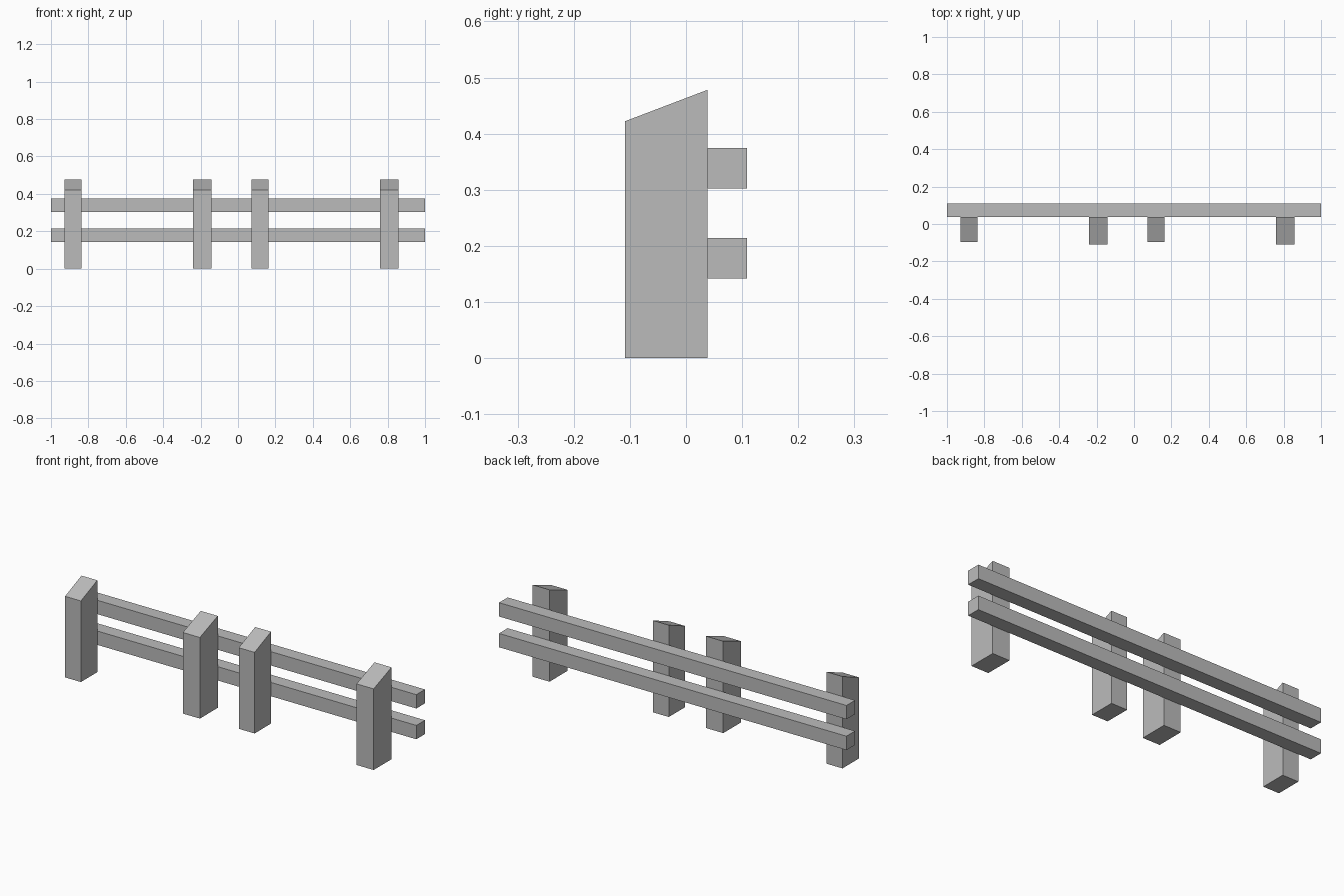
import bpy
import bmesh

cube = bpy.data.objects.get("Cube")
if cube:
    bpy.data.objects.remove(cube, do_unlink=True)

# Weathered grey timber
grey = bpy.data.materials.new("timber_grey")
grey.use_nodes = True
colour = (0.5, 0.5, 0.5, 1)
grey.diffuse_color = colour
grey.node_tree.nodes["Principled BSDF"].inputs["Base Color"].default_value = colour


def beam(name, profile, x0, x1):
    """Extrude a (y, z) outline from x0 to x1."""
    bm = bmesh.new()
    face = bm.faces.new([bm.verts.new((x0, y, z)) for y, z in profile])
    result = bmesh.ops.extrude_face_region(bm, geom=[face])
    moved = [v for v in result["geom"] if isinstance(v, bmesh.types.BMVert)]
    bmesh.ops.translate(bm, verts=moved, vec=(x1 - x0, 0, 0))
    bmesh.ops.recalc_face_normals(bm, faces=bm.faces)
    mesh = bpy.data.meshes.new(name)
    bm.to_mesh(mesh)
    bm.free()
    mesh.materials.append(grey)
    obj = bpy.data.objects.new(name, mesh)
    bpy.context.collection.objects.link(obj)
    return obj


JOINT = 0.038  # plane where the rails meet the posts
BACK = 0.109

# Posts with tops sloping down to the front: centre x, width, front y
posts = {
    "right_outer_post": (-0.882, 0.091, -0.097),
    "right_inner_post": (-0.192, 0.098, -BACK),
    "left_inner_post": (0.118, 0.091, -0.097),
    "left_outer_post": (0.808, 0.098, -BACK),
}
for name, (x, width, front) in posts.items():
    outline = [(front, 0), (JOINT, 0), (JOINT, 0.478), (front, 0.422)]
    beam(name, outline, x - width / 2, x + width / 2)

# Two long rails fixed to the back of the posts
for name, low in (("lower_rail", 0.142), ("upper_rail", 0.302)):
    high = low + 0.072
    beam(name, [(JOINT, low), (BACK, low), (BACK, high), (JOINT, high)], -1, 1)
